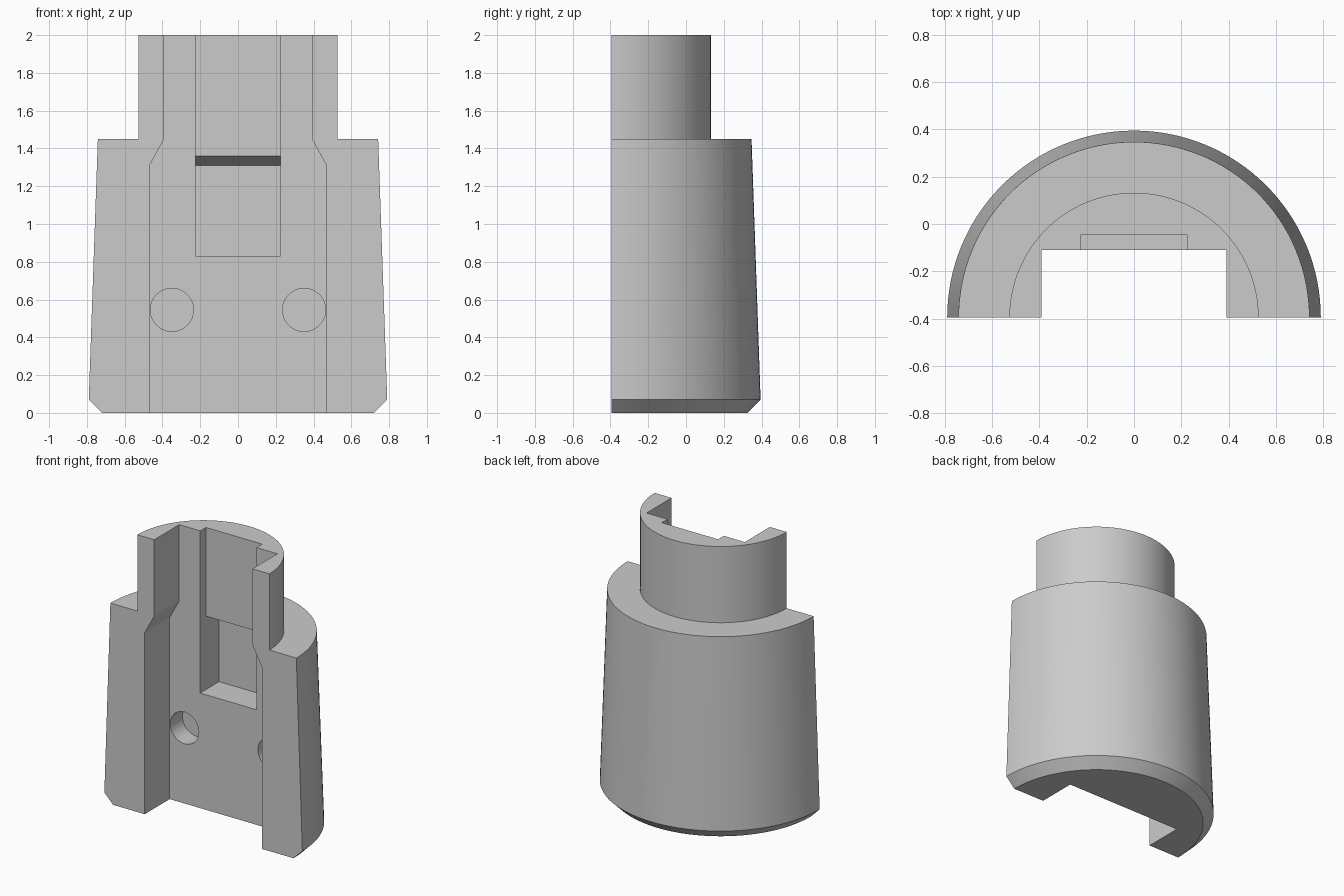
import bpy, bmesh, math
from mathutils import Vector

cube = bpy.data.objects.get("Cube")
if cube:
    bpy.data.objects.remove(cube, do_unlink=True)

FRONT, WALL = -0.395, -0.11   # split plane and channel back wall

grey = bpy.data.materials.new("plain grey")
grey.use_nodes = True
colour = (0.6, 0.6, 0.6, 1)
grey.diffuse_color = colour
grey.node_tree.nodes["Principled BSDF"].inputs["Base Color"].default_value = colour


def make_object(name, bm):
    bmesh.ops.recalc_face_normals(bm, faces=bm.faces)
    mesh = bpy.data.meshes.new(name)
    bm.to_mesh(mesh)
    bm.free()
    mesh.materials.append(grey)
    obj = bpy.data.objects.new(name, mesh)
    bpy.context.collection.objects.link(obj)
    return obj


def prism(name, outline, offset):
    """Extrude a closed outline of 3D points along an offset."""
    bm = bmesh.new()
    face = bm.faces.new([bm.verts.new(p) for p in outline])
    new = bmesh.ops.extrude_face_region(bm, geom=[face])["geom"]
    bmesh.ops.translate(bm, vec=Vector(offset),
                        verts=[v for v in new if isinstance(v, bmesh.types.BMVert)])
    return make_object(name, bm)


# Half-round stepped body, turned about the split plane
profile = [(0, 0), (0.72, 0), (0.79, 0.07), (0.742, 1.45), (0.527, 1.45), (0.527, 2), (0, 2)]
bm = bmesh.new()
verts = [bm.verts.new((r, FRONT, z)) for r, z in profile]
edges = [bm.edges.new(pair) for pair in zip(verts, verts[1:])]
bmesh.ops.spin(bm, geom=verts + edges, cent=(0, FRONT, 0), axis=(0, 0, 1),
               angle=math.pi, steps=64)
bmesh.ops.remove_doubles(bm, verts=bm.verts, dist=0.0001)
bmesh.ops.holes_fill(bm, edges=[e for e in bm.edges if e.is_boundary], sides=0)
body = make_object("half_housing", bm)

# Main channel, narrowing near the top
right = [(0.468, -0.1), (0.468, 1.31), (0.392, 1.45), (0.392, 2.1)]
outline = right + [(-x, z) for x, z in reversed(right)]
cutters = [prism("channel_cutter", [(x, FRONT - 0.1, z) for x, z in outline],
                 (0, WALL - FRONT + 0.1, 0))]

# Shallow slot above a deeper pocket with a sloped ceiling
slot = [(-0.2, 0.83), (0.105, 0.83), (0.105, 1.31), (-0.045, 1.36), (-0.045, 2.1), (-0.2, 2.1)]
cutters.append(prism("pocket_cutter", [(-0.225, y, z) for y, z in slot], (0.45, 0, 0)))

# Pair of blind round holes
for side in (-1, 1):
    circle = [(side * 0.35 + 0.114 * math.cos(a), WALL - 0.05, 0.545 + 0.114 * math.sin(a))
              for a in (math.tau * i / 48 for i in range(48))]
    cutters.append(prism("hole_cutter", circle, (0, 0.19, 0)))

# Cut, then discard the cutters
bpy.context.view_layer.objects.active = body
body.select_set(True)
for cutter in cutters:
    cutter.hide_render = True
    mod = body.modifiers.new("cut", "BOOLEAN")
    mod.operation, mod.solver, mod.object = "DIFFERENCE", "EXACT", cutter
    bpy.ops.object.modifier_apply(modifier=mod.name)
    bpy.data.objects.remove(cutter, do_unlink=True)

bpy.ops.object.select_all(action="DESELECT")
body.select_set(True)
bpy.ops.object.shade_smooth_by_angle(angle=math.radians(25))
